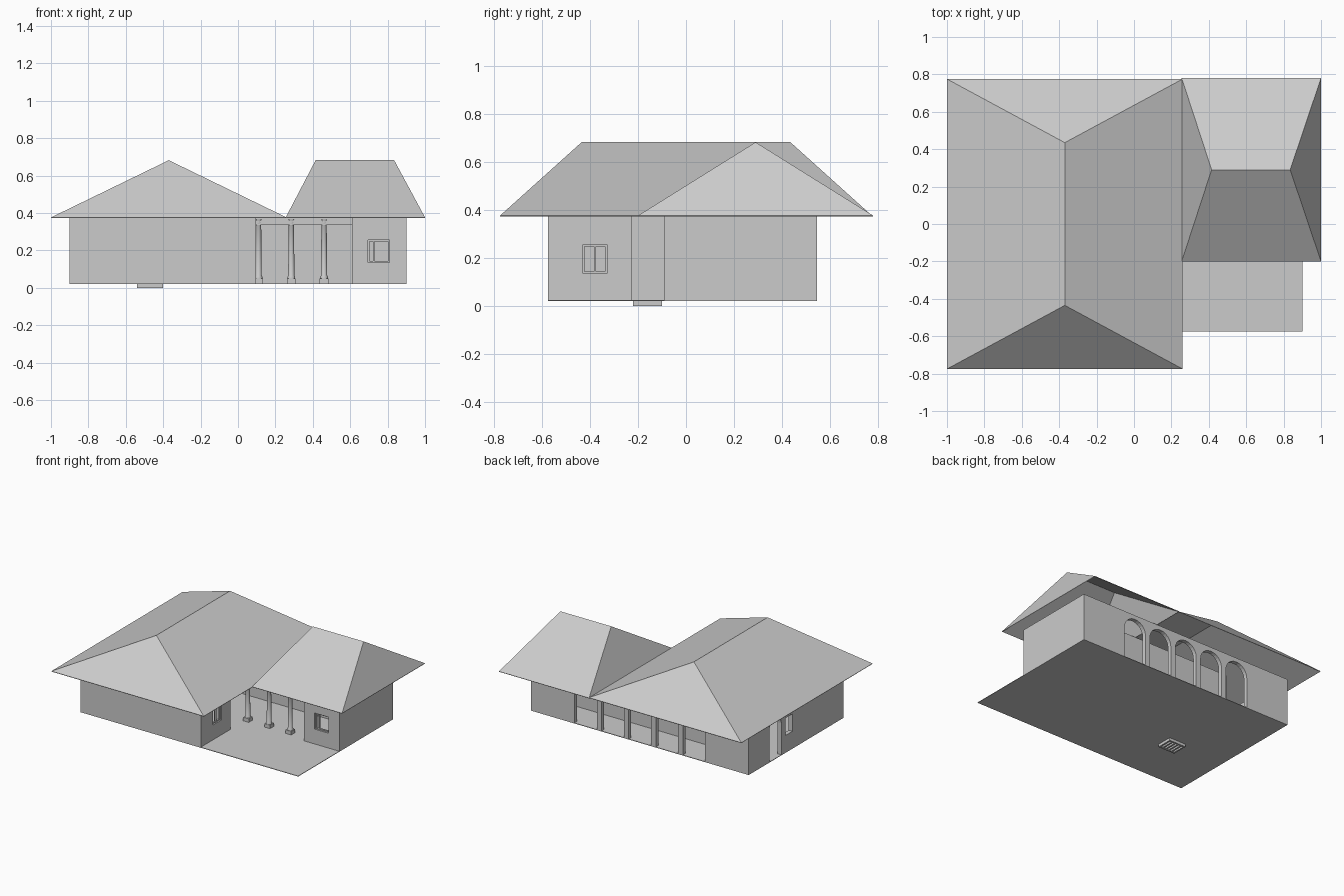
import bpy, bmesh, math
from mathutils import Vector

old = bpy.data.objects.get("Cube")
if old:
    bpy.data.objects.remove(old, do_unlink=True)

GREY = (0.6, 0.6, 0.6, 1)
mat = bpy.data.materials.new("plain grey")
mat.use_nodes = True
mat.diffuse_color = GREY
mat.node_tree.nodes["Principled BSDF"].inputs["Base Color"].default_value = GREY

FLOOR, EAVE, RIDGE, THICK = 0.02, 0.376, 0.682, 0.03


def finish(name, bm):
    bmesh.ops.recalc_face_normals(bm, faces=bm.faces)
    mesh = bpy.data.meshes.new(name)
    bm.to_mesh(mesh)
    bm.free()
    mesh.materials.append(mat)
    obj = bpy.data.objects.new(name, mesh)
    bpy.context.collection.objects.link(obj)
    return obj


def add_box(bm, x, y, z):
    verts = bmesh.ops.create_cube(bm, size=1)["verts"]
    for v in verts:
        v.co = Vector([(r[0] + r[1]) / 2 + c * (r[1] - r[0]) for c, r in zip(v.co, (x, y, z))])


def box(name, x, y, z):
    bm = bmesh.new()
    add_box(bm, x, y, z)
    return finish(name, bm)


def wall(name, axis, at, a, b, openings=()):
    """Wall running along an axis; at and at+THICK are its two faces.
    Each opening is (start, end, sill, head, arched)."""
    bm = bmesh.new()

    def prism(outline):
        def put(s, z, t):
            return (s, t, z) if axis == "x" else (t, s, z)
        face = bm.faces.new([bm.verts.new(put(s, z, at)) for s, z in outline])
        ext = bmesh.ops.extrude_face_region(bm, geom=[face], use_keep_orig=True)
        shift = put(0, 0, THICK)
        bmesh.ops.translate(bm, vec=shift,
                            verts=[g for g in ext["geom"] if isinstance(g, bmesh.types.BMVert)])

    def rect(s0, s1, z0, z1):
        if s1 - s0 > 0.001 and z1 - z0 > 0.001:
            prism([(s0, z0), (s1, z0), (s1, z1), (s0, z1)])

    pos = a
    for s0, s1, sill, head, arched in openings:
        rect(pos, s0, FLOOR, EAVE)
        rect(s0, s1, FLOOR, sill)
        if arched:
            r, mid, n = (s1 - s0) / 2, (s0 + s1) / 2, 12
            arc = [(mid - r * math.cos(math.pi * i / n),
                    head - r + r * math.sin(math.pi * i / n)) for i in range(n + 1)]
            prism(arc + [(s1, EAVE), (s0, EAVE)])
        else:
            rect(s0, s1, head, EAVE)
        pos = s1
    rect(pos, b, FLOOR, EAVE)
    return finish(name, bm)


def hip_roof(name, x0, x1, y0, y1, ridge_a, ridge_b):
    """Thin open hip roof over a rectangle, ridge between two points."""
    bm = bmesh.new()
    c = [bm.verts.new((x, y, EAVE)) for x, y in ((x0, y0), (x1, y0), (x1, y1), (x0, y1))]
    p, q = [bm.verts.new((*r, RIDGE)) for r in (ridge_a, ridge_b)]
    if ridge_a[0] == ridge_b[0]:
        faces = [(c[0], c[1], p), (c[1], c[2], q, p), (c[2], c[3], q), (c[3], c[0], p, q)]
    else:
        faces = [(c[0], c[1], q, p), (c[1], c[2], q), (c[2], c[3], p, q), (c[3], c[0], p)]
    for f in faces:
        bm.faces.new(f)
    obj = finish(name, bm)
    mod = obj.modifiers.new("thickness", "SOLIDIFY")
    mod.thickness = 0.004
    mod.offset = -1
    return obj


# Roofs
hip_roof("main_roof", -1, 0.26, -0.775, 0.775, (-0.37, -0.435), (-0.37, 0.435))
hip_roof("side_roof", 0.255, 1, -0.2, 0.78, (0.415, 0.29), (0.835, 0.29))

# Floor slab
box("floor_slab", (-0.9, 0.9), (-0.575, 0.545), (FLOOR, FLOOR + 0.004))

# Outer walls
wall("front_wall", "x", -0.575, -0.9, 0.095)
wall("left_end_wall", "y", -0.9, -0.575, 0.545,
     [(0.03, 0.11, 0.15, 0.28, False), (0.16, 0.3, FLOOR, 0.33, True)])
wall("porch_side_wall", "y", 0.065, -0.575, -0.225, [(-0.43, -0.33, 0.135, 0.255, False)])
wall("side_wing_front_wall", "x", -0.09, 0.61, 0.9, [(0.695, 0.81, 0.135, 0.255, False)])
wall("side_wing_end_wall", "y", 0.87, -0.09, 0.545)

# Rear arcade of five arches
pitch, pier = 0.224, 0.04
arches = [(-0.56 + i * pitch + pier / 2, -0.56 + (i + 1) * pitch - pier / 2, FLOOR, 0.345, True)
          for i in range(5)]
wall("rear_arcade", "x", 0.515, -0.9, 0.9, arches)

# Inner walls
wall("veranda_wall", "x", 0.29, -0.55, 0.9)
wall("inner_wall_long", "x", -0.295, -0.54, -0.15)
wall("inner_wall_short", "y", -0.56, -0.295, -0.02)
wall("inner_wall_return", "x", -0.255, -0.02, 0.095)
wall("side_wing_return", "y", 0.61, -0.09, -0.02)


# Window frames
def frame(name, axis, at, a, b, z0, z1, mullion):
    bm = bmesh.new()
    w = 0.008
    bars = [(a, a + w, z0, z1), (b - w, b, z0, z1), (a, b, z0, z0 + w), (a, b, z1 - w, z1),
            (mullion - w / 2, mullion + w / 2, z0, z1)]
    for s0, s1, l, h in bars:
        across = (at, at + 0.012)
        add_box(bm, *(((s0, s1), across) if axis == "x" else (across, (s0, s1))), (l, h))
    return finish(name, bm)


frame("front_window_frame", "x", -0.078, 0.695, 0.81, 0.135, 0.255, 0.725)
frame("porch_window_frame", "y", 0.073, -0.43, -0.33, 0.135, 0.255, -0.38)

# Porch columns and beam
PORCH_Y = -0.04
box("porch_beam", (0.08, 0.61), (PORCH_Y - 0.015, PORCH_Y + 0.015), (0.335, EAVE))
profile = [(0.021, 0.05), (0.021, 0.058), (0.017, 0.065), (0.014, 0.34),
           (0.019, 0.348), (0.016, 0.354), (0.022, 0.366)]
for i, x in enumerate((0.11, 0.285, 0.46)):
    bm = bmesh.new()
    rings = [[bm.verts.new((x + r * math.cos(k * math.tau / 16),
                            PORCH_Y + r * math.sin(k * math.tau / 16), z)) for k in range(16)]
             for r, z in profile]
    for lo, hi in zip(rings, rings[1:]):
        for k in range(16):
            n = (k + 1) % 16
            bm.faces.new((lo[k], lo[n], hi[n], hi[k])).smooth = True
    for h, z in ((0.023, (FLOOR, 0.05)), (0.022, (0.364, EAVE))):
        add_box(bm, (x - h, x + h), (PORCH_Y - h, PORCH_Y + h), z)
    finish(f"porch_column_{i + 1}", bm)

# Grille below the floor
bm = bmesh.new()
gx, gy, gz, w = (-0.54, -0.4), (-0.22, -0.1), (0, FLOOR), 0.012
for y in (gy[0], gy[1] - w):
    add_box(bm, gx, (y, y + w), gz)
for i in range(6):
    x = gx[0] + i * (gx[1] - gx[0] - w) / 5
    add_box(bm, (x, x + w), gy, gz)
finish("floor_grille", bm)
